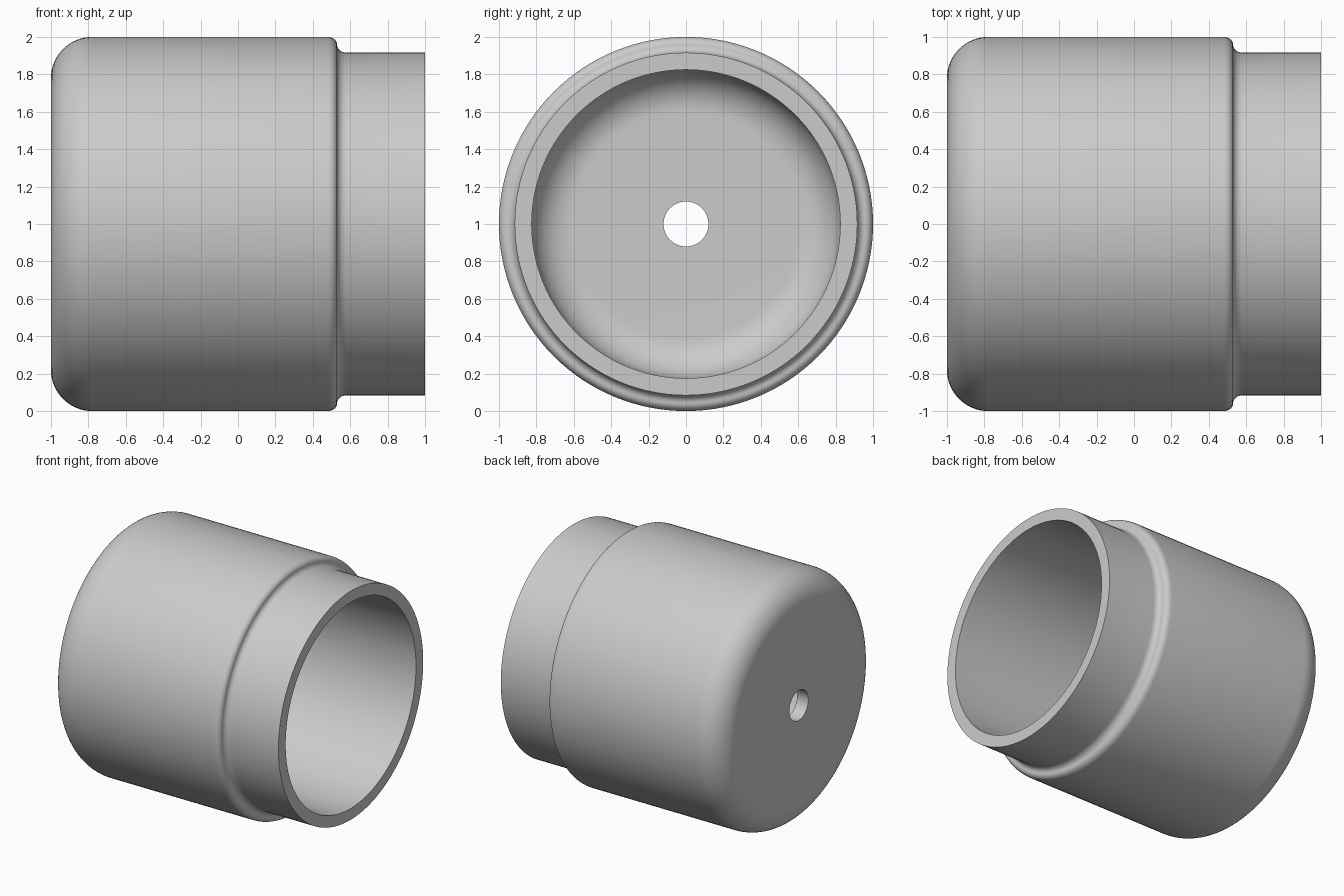
import bpy, bmesh, math

cube = bpy.data.objects.get("Cube")
if cube:
    bpy.data.objects.remove(cube, do_unlink=True)

SEGMENTS = 128


def arc(cx, cr, rx, rr, start, end, steps):
    """Points (x, radius) on an elliptical arc, angles in degrees."""
    angles = [math.radians(start + (end - start) * i / steps) for i in range(steps + 1)]
    return [(cx + rx * math.cos(a), cr + rr * math.sin(a)) for a in angles]


# Closed cross-section of the cup wall, as (x, radius) about the x axis
profile = [(-1, 0.12)]
profile += arc(-0.78, 0.78, 0.22, 0.22, 180, 90, 16)        # rounded closed end
profile += arc(0.48, 0.958, 0.05, 0.042, 90, 0, 8)          # shoulder
profile += arc(0.58, 0.958, 0.05, 0.042, 180, 270, 8)[1:]   # neck fillet
profile += [(1, 0.916), (1, 0.825)]                         # open rim
profile += arc(-0.68, 0.605, 0.22, 0.22, 90, 180, 16)       # inner corner
profile += [(-0.9, 0.12)]                                   # hole inner edge

# Spin the section into a solid of revolution
bm = bmesh.new()
rings = []
for i in range(SEGMENTS):
    a = 2 * math.pi * i / SEGMENTS
    rings.append([bm.verts.new((x, r * math.cos(a), 1 + r * math.sin(a))) for x, r in profile])
count = len(profile)
for i in range(SEGMENTS):
    here, after = rings[i], rings[(i + 1) % SEGMENTS]
    for j in range(count):
        k = (j + 1) % count
        bm.faces.new((here[j], here[k], after[k], after[j]))
bmesh.ops.recalc_face_normals(bm, faces=bm.faces)
mesh = bpy.data.meshes.new("stepped_cup")
bm.to_mesh(mesh)
bm.free()

cup = bpy.data.objects.new("stepped_cup", mesh)
bpy.context.collection.objects.link(cup)

# Plain grey finish
grey = bpy.data.materials.new("light_grey")
grey.use_nodes = True
colour = (0.6, 0.6, 0.6, 1)
grey.diffuse_color = colour
grey.node_tree.nodes["Principled BSDF"].inputs["Base Color"].default_value = colour
mesh.materials.append(grey)

# Smooth curves, crisp rim and hole
bpy.ops.object.select_all(action="DESELECT")
cup.select_set(True)
bpy.context.view_layer.objects.active = cup
bpy.ops.object.shade_smooth_by_angle(angle=math.radians(30))
